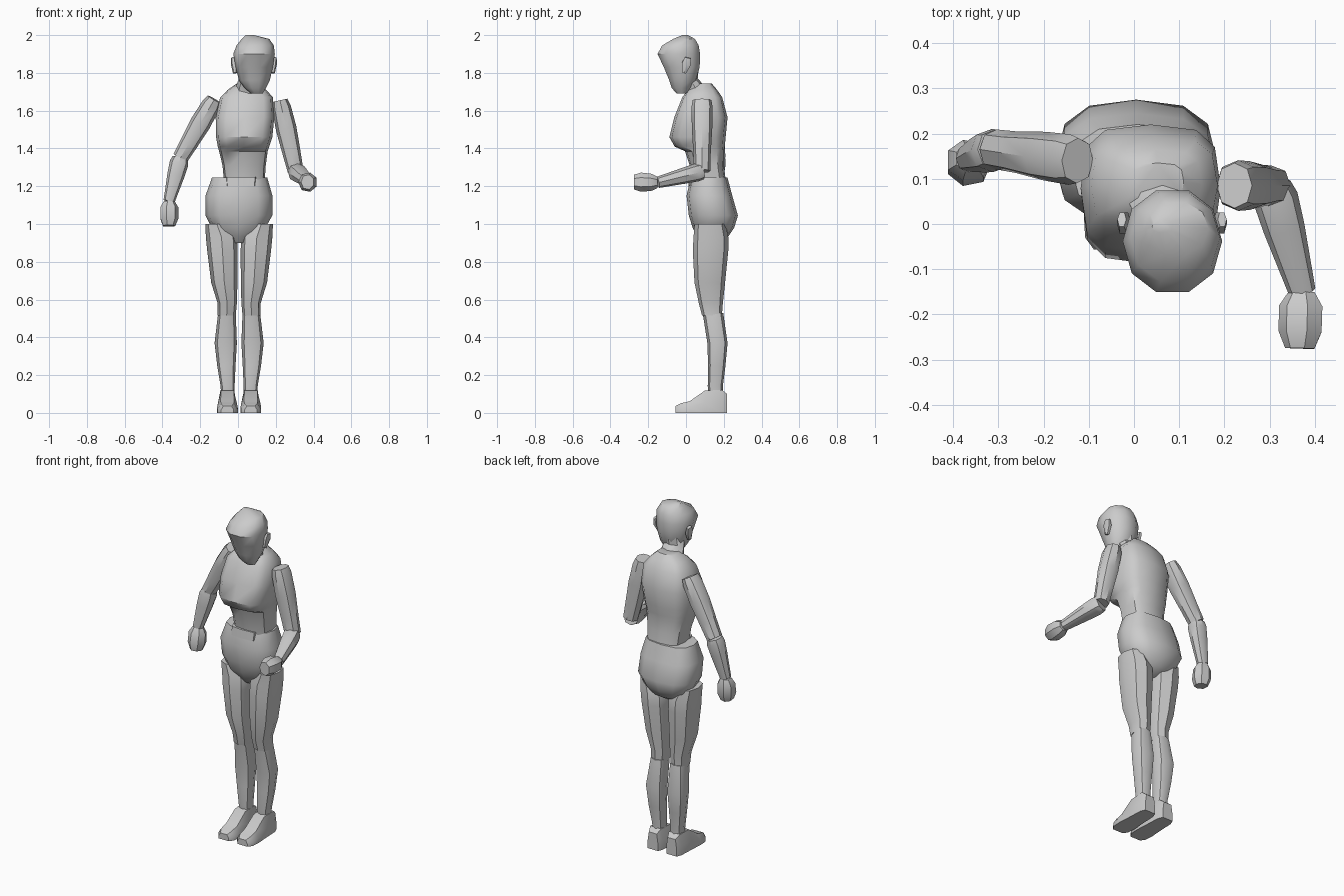
import bpy, bmesh, math
from mathutils import Vector


def skin(name, rings):
    """Join equal-sized point rings into one closed mesh."""
    bm = bmesh.new()
    vs = [[bm.verts.new(p) for p in r] for r in rings]
    n = len(rings[0])
    for a, b in zip(vs, vs[1:]):
        for i in range(n):
            j = (i + 1) % n
            bm.faces.new((a[i], a[j], b[j], b[i]))
    bm.faces.new(vs[0][::-1])
    bm.faces.new(vs[-1])
    bmesh.ops.recalc_face_normals(bm, faces=bm.faces)
    me = bpy.data.meshes.new(name)
    bm.to_mesh(me)
    bm.free()
    ob = bpy.data.objects.new(name, me)
    bpy.context.collection.objects.link(ob)
    me.shade_smooth()
    me.set_sharp_from_angle(angle=math.radians(40))
    return ob


def outline(t, power):
    c, s = math.cos(t), math.sin(t)
    return (math.copysign(abs(c) ** (2 / power), c),
            math.copysign(abs(s) ** (2 / power), s))


def stack(name, levels, sides=10, power=2.3):
    """Horizontal sections: z, x min, x max, y min, y max."""
    rings = []
    for z, x0, x1, y0, y1 in levels:
        ring = []
        for i in range(sides):
            c, s = outline(2 * math.pi * i / sides, power)
            ring.append(((x0 + x1) / 2 + (x1 - x0) / 2 * c,
                         (y0 + y1) / 2 + (y1 - y0) / 2 * s, z))
        rings.append(ring)
    return skin(name, rings)


def limb(name, a, b, sections, sides=8):
    """Sections square to the line a-b: position along it, two radii."""
    a, b = Vector(a), Vector(b)
    d = (b - a).normalized()
    ref = Vector((0, 1, 0)) if abs(d.y) < 0.7 else Vector((0, 0, 1))
    u = d.cross(ref).normalized()
    v = d.cross(u)
    rings = []
    for t, ru, rv in sections:
        ring = []
        for i in range(sides):
            c, s = outline(2 * math.pi * i / sides, 2.2)
            ring.append(a.lerp(b, t) + u * ru * c + v * rv * s)
        rings.append(ring)
    return skin(name, rings)


# head, bowed forward, with ears and neck
stack("head", [
    (1.69, .07, .13, -.05, .00),
    (1.72, .035, .148, -.078, .03),
    (1.76, .005, .168, -.092, .055),
    (1.83, -.012, .185, -.122, .077),
    (1.90, -.025, .195, -.156, .08),
    (1.945, -.008, .19, -.132, .072),
    (1.98, .02, .165, -.07, .05),
    (2.00, .04, .085, -.02, .01)], 10, 2.1)
for x, s in ((-.015, -1), (.183, 1)):
    limb("ear", (x, -.01, 1.80), (x + s * .012, .01, 1.88),
         [(0, .012, .012), (.6, .016, .027), (1, .01, .018)], 6)
stack("neck", [
    (1.66, -.03, .14, .0, .14),
    (1.73, -.01, .13, -.01, .10),
    (1.77, .005, .13, -.04, .062),
    (1.85, .015, .14, -.05, .07)], 8, 2)

# torso, with the overhanging chest and open waist flap
stack("torso", [
    (1.235, -.075, .142, .03, .21),
    (1.31, -.082, .147, .02, .20),
    (1.385, -.10, .157, -.005, .20),
    (1.41, -.107, .165, -.06, .205),
    (1.46, -.116, .182, -.088, .21),
    (1.565, -.118, .192, -.062, .22),
    (1.67, -.095, .185, -.02, .192),
    (1.71, -.055, .15, .01, .165),
    (1.745, -.005, .11, .05, .135)], 12, 3.2)
stack("waist_flap", [
    (1.20, -.07, .10, .012, .10),
    (1.25, -.072, .105, .018, .10)], 8, 4)

# pelvis
stack("pelvis", [
    (.90, -.05, .05, .09, .17),
    (.935, -.09, .095, .06, .225),
    (.98, -.14, .145, .035, .255),
    (1.045, -.172, .182, .015, .275),
    (1.15, -.172, .182, .003, .245),
    (1.245, -.138, .155, .025, .22)], 12, 2.6)

# legs: outer and inner edges differ slightly from side to side
for s, dx in ((-1, 0), (1, .012)):
    def leg_part(name, levels, sides=8, power=2.4):
        out = []
        for z, inner, outer, y0, y1 in levels:
            e = (s * inner + dx, s * outer + dx)
            out.append((z, min(e), max(e), y0, y1))
        return stack(name, out, sides, power)

    leg_part("thigh", [
        (.515, .012, .108, .085, .19),
        (.58, .006, .108, .068, .195),
        (.69, .003, .142, .045, .207),
        (.86, .002, .163, .036, .224),
        (.93, .005, .17, .04, .224),
        (1.0, .05, .173, .045, .21)])
    leg_part("calf", [
        (.10, .018, .09, .12, .195),
        (.14, .018, .092, .115, .195),
        (.25, .013, .11, .117, .209),
        (.37, .006, .124, .113, .22),
        (.53, .012, .105, .088, .197)])

    # foot: cross sections from heel to toe: y, half width, height
    rings = []
    cx = s * .056 + dx
    for y, w, h, hw in ((.218, .034, .10, .026), (.19, .046, .122, .036),
                        (.10, .05, .118, .034), (.02, .055, .062, .036),
                        (-.03, .052, .05, .034), (-.056, .033, .036, .022)):
        rings.append([(cx - w, y, 0), (cx + w, y, 0),
                      (cx + w, y, h * .45), (cx + hw, y, h),
                      (cx - hw, y, h), (cx - w, y, h * .45)])
    skin("foot", rings)

# arms: one hanging to the side, one bent forward
upper = [(0, .04, .05), (.1, .05, .056), (.4, .055, .054),
         (.75, .048, .046), (1, .042, .044)]
fore = [(0, .042, .044), (.12, .05, .048), (.4, .046, .043), (1, .03, .03)]
fist = [(0, .03, .03), (.25, .05, .046), (.7, .05, .052), (1, .034, .04)]
arms = (
    ((-.125, .14, 1.66), (-.305, .165, 1.35), (-.365, .145, 1.12),
     (-.366, .13, .99)),
    ((.222, .085, 1.655), (.305, .085, 1.28), (.372, -.15, 1.22),
     (.368, -.275, 1.222)))
for shoulder, elbow, wrist, knuckles in arms:
    limb("upper_arm", shoulder, elbow, upper)
    limb("forearm", elbow, wrist, fore)
    limb("hand", wrist, knuckles, fist, 7)
